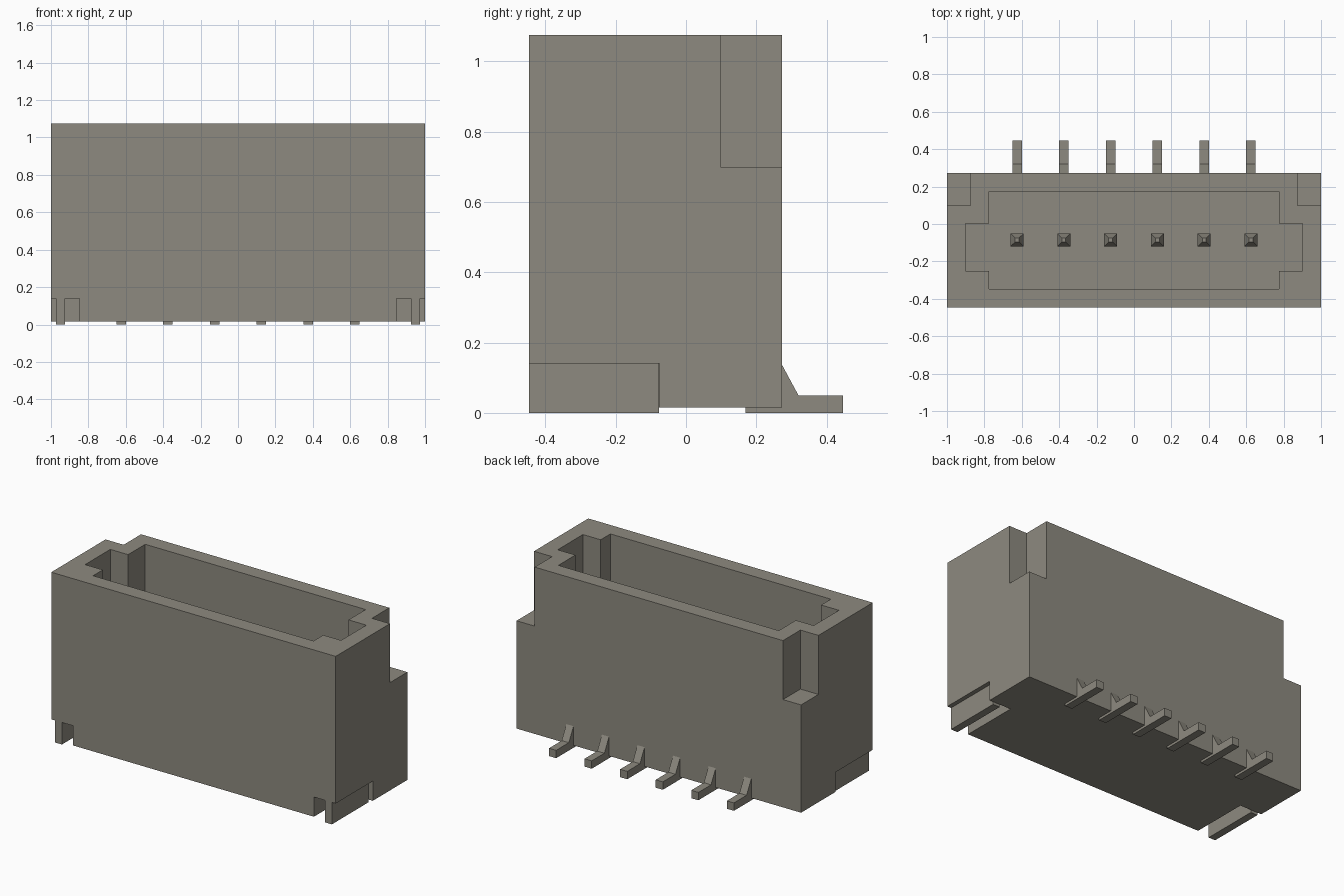
import bpy
import bmesh
from mathutils import Vector

if "Cube" in bpy.data.objects:
    bpy.data.objects.remove(bpy.data.objects["Cube"], do_unlink=True)

COLOUR = (0.27, 0.255, 0.215, 1.0)
mat = bpy.data.materials.new("warm grey plastic")
mat.use_nodes = True
mat.diffuse_color = COLOUR
mat.node_tree.nodes["Principled BSDF"].inputs["Base Color"].default_value = COLOUR


def finish(name, bm):
    """Turn a bmesh into a named object with the shared material."""
    bmesh.ops.recalc_face_normals(bm, faces=bm.faces)
    mesh = bpy.data.meshes.new(name)
    bm.to_mesh(mesh)
    bm.free()
    mesh.materials.append(mat)
    obj = bpy.data.objects.new(name, mesh)
    bpy.context.collection.objects.link(obj)
    return obj


def prism(name, points, offset):
    """Extrude a closed 3D outline along an offset vector."""
    bm = bmesh.new()
    face = bm.faces.new([bm.verts.new(p) for p in points])
    ext = bmesh.ops.extrude_face_region(bm, geom=[face])
    verts = [g for g in ext["geom"] if isinstance(g, bmesh.types.BMVert)]
    bmesh.ops.translate(bm, verts=verts, vec=Vector(offset))
    return finish(name, bm)


def box(name, x0, x1, y0, y1, z0, z1):
    outline = [(x0, y0, z0), (x1, y0, z0), (x1, y1, z0), (x0, y1, z0)]
    return prism(name, outline, (0, 0, z1 - z0))


def cut(target, cutter):
    """Subtract a cutter from the target, then discard the cutter."""
    cutter.hide_render = True
    mod = target.modifiers.new("cut", "BOOLEAN")
    mod.operation = "DIFFERENCE"
    mod.solver = "EXACT"
    mod.object = cutter
    bpy.context.view_layer.objects.active = target
    bpy.ops.object.modifier_apply(modifier=mod.name)
    bpy.data.objects.remove(cutter, do_unlink=True)


FRONT, BACK, BOTTOM, TOP = -0.447, 0.273, 0.015, 1.075
FLOOR = 0.25
PIN_Y = -0.085

# Housing with a stepped cavity
housing = box("housing", -1, 1, FRONT, BACK, BOTTOM, TOP)
half = [(0.775, -0.348), (0.775, -0.25), (0.9, -0.25),
        (0.9, 0.003), (0.775, 0.003), (0.775, 0.175)]
outline = half + [(-x, y) for x, y in reversed(half)]
cut(housing, prism("cavity_cutter", [(x, y, FLOOR) for x, y in outline], (0, 0, 1.2)))

# Upper rear corner notches, lower front recesses and the solder tabs in them
for side, s in (("left", 1), ("right", -1)):
    def side_box(name, xa, xb, *rest):
        x0, x1 = sorted((s * xa, s * xb))
        return box(name, x0, x1, *rest)
    cut(housing, side_box("notch_cutter", 0.873, 1.2, 0.098, 0.5, 0.7, 1.3))
    cut(housing, side_box("recess_cutter", 0.847, 1.2, -0.7, -0.075, -0.2, 0.14))
    side_box(side + "_solder_tab", 0.925, 0.973, FRONT, -0.077, 0, 0.15)

# Contact pins with tapered tips, and the solder leads behind them
lead = [(0.17, 0), (0.447, 0), (0.447, 0.05), (0.32, 0.05), (BACK, 0.137), (0.17, 0.137)]
for i in range(6):
    x = -0.625 + 0.25 * i
    bm = bmesh.new()
    rings = []
    for r, z in ((0.035, FLOOR - 0.05), (0.035, 0.65), (0.01, 0.72)):
        rings.append([bm.verts.new((x + a * r, PIN_Y + b * r, z))
                      for a, b in ((-1, -1), (1, -1), (1, 1), (-1, 1))])
    bm.faces.new(rings[0])
    bm.faces.new(rings[-1])
    for low, high in zip(rings, rings[1:]):
        for k in range(4):
            n = (k + 1) % 4
            bm.faces.new((low[k], low[n], high[n], high[k]))
    finish(f"contact_pin_{i + 1}", bm)
    prism(f"solder_lead_{i + 1}", [(x - 0.025, y, z) for y, z in lead], (0.05, 0, 0))
